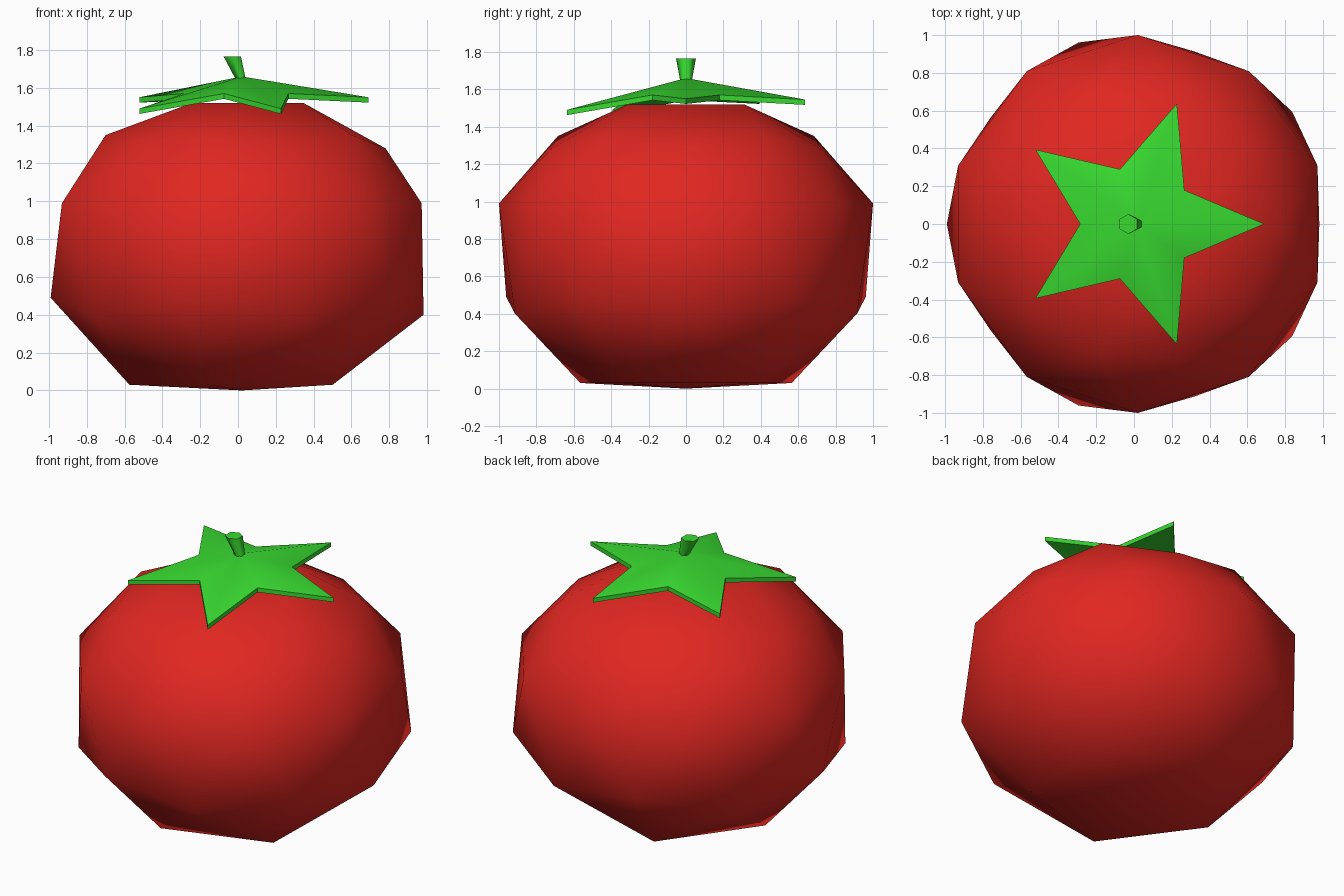
import bpy, bmesh, math
from mathutils import Vector

if "Cube" in bpy.data.objects:
    bpy.data.objects.remove(bpy.data.objects["Cube"])

CX = 0.02  # axis of the fruit


def material(name, color):
    m = bpy.data.materials.new(name)
    m.diffuse_color = color
    m.use_nodes = True
    m.node_tree.nodes["Principled BSDF"].inputs["Base Color"].default_value = m.diffuse_color
    return m


def add_object(name, bm, mat, angle):
    bmesh.ops.recalc_face_normals(bm, faces=bm.faces)
    me = bpy.data.meshes.new(name)
    bm.to_mesh(me)
    bm.free()
    me.materials.append(mat)
    ob = bpy.data.objects.new(name, me)
    bpy.context.collection.objects.link(ob)
    bpy.ops.object.select_all(action='DESELECT')
    ob.select_set(True)
    bpy.context.view_layer.objects.active = ob
    bpy.ops.object.shade_smooth_by_angle(angle=math.radians(angle))
    return ob


red = material("tomato_red", (0.75, 0.02, 0.015, 1))
green = material("leaf_green", (0.04, 0.7, 0.03, 1))

# Fruit body: icosphere, each latitude ring rescaled (sphere z, radial scale, new z)
RINGS = [(-1, 1, 0.0), (-0.851, 1.13, 0.03), (-0.526, 1.13, 0.40),
         (-0.447, 1.13, 0.49), (0, 1.0, 0.99), (0.447, 0.85, 1.28),
         (0.526, 0.847, 1.35), (0.851, 0.62, 1.52), (1, 1, 1.38)]
bm = bmesh.new()
bmesh.ops.create_icosphere(bm, subdivisions=2, radius=1)
for v in bm.verts:
    _, s, z = min(RINGS, key=lambda r: abs(r[0] - v.co.z))
    v.co = (v.co.x * s + CX, v.co.y * s, z)
add_object("fruit_body", bm, red, 180)

# Leaf crown: five-pointed star with a raised centre and drooping tips
TIP_Z = [1.55, 1.545, 1.55, 1.49, 1.49]
bm = bmesh.new()
top, bottom = [], []
for i in range(10):
    a = math.radians(36 * i)
    r, z = (0.67, TIP_Z[i // 2]) if i % 2 == 0 else (0.305, 1.57)
    x, y = CX + r * math.cos(a), r * math.sin(a)
    top.append(bm.verts.new((x, y, z)))
    bottom.append(bm.verts.new((x, y, z - 0.028)))
apex = bm.verts.new((CX, 0, 1.66))
base = bm.verts.new((CX, 0, 1.6))
for i in range(10):
    j = (i + 1) % 10
    bm.faces.new((top[i], top[j], apex))
    bm.faces.new((bottom[j], bottom[i], base))
    bm.faces.new((top[j], top[i], bottom[i], bottom[j]))
add_object("leaf_crown", bm, green, 35)

# Stem: flared six-sided stub leaning to the left
bm = bmesh.new()
rings = []
for c, r, tilt in ((Vector((CX, 0, 1.63)), 0.028, 0),
                   (Vector((-0.03, 0, 1.765)), 0.053, 0)):
    rings.append([bm.verts.new(c + Vector((r * math.cos(math.radians(60 * k + 30)),
                                           r * math.sin(math.radians(60 * k + 30)), 0)))
                  for k in range(6)])
for k in range(6):
    n = (k + 1) % 6
    bm.faces.new((rings[0][k], rings[0][n], rings[1][n], rings[1][k]))
bm.faces.new(rings[0][::-1])
bm.faces.new(rings[1])
add_object("stem", bm, green, 65)
